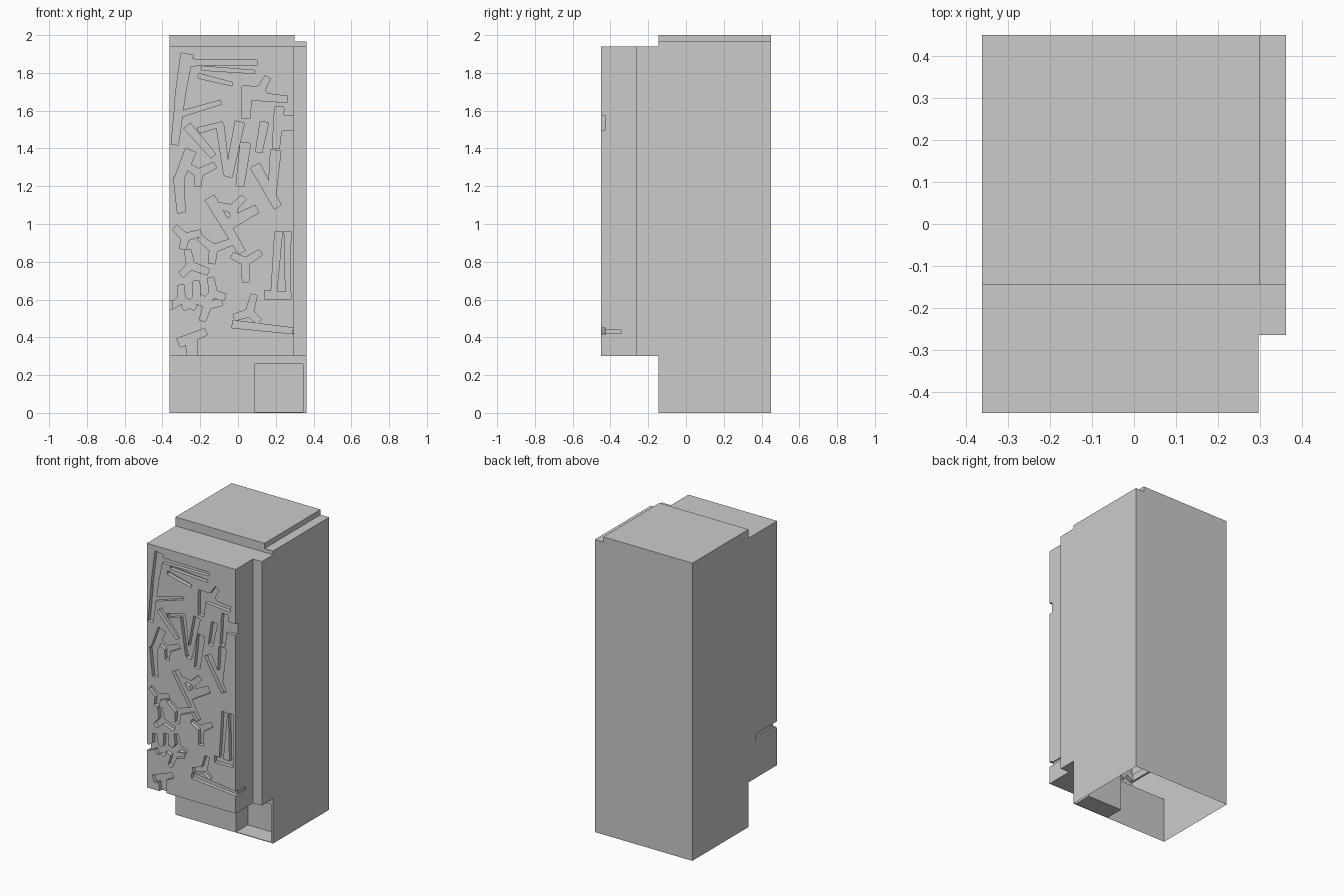
import bpy, bmesh, math
from mathutils import Vector

if "Cube" in bpy.data.objects:
    bpy.data.objects.remove(bpy.data.objects["Cube"])


def prism(name, points, direction):
    """Extrude a closed planar outline along a direction."""
    bm = bmesh.new()
    face = bm.faces.new([bm.verts.new(p) for p in points])
    new = bmesh.ops.extrude_face_region(bm, geom=[face])["geom"]
    verts = [v for v in new if isinstance(v, bmesh.types.BMVert)]
    bmesh.ops.translate(bm, vec=direction, verts=verts)
    bmesh.ops.recalc_face_normals(bm, faces=bm.faces)
    mesh = bpy.data.meshes.new(name)
    bm.to_mesh(mesh)
    bm.free()
    obj = bpy.data.objects.new(name, mesh)
    bpy.context.collection.objects.link(obj)
    return obj


def cut(cutter):
    """Subtract a cutter from the body and discard it."""
    cutter.hide_render = True
    mod = body.modifiers.new("cut", "BOOLEAN")
    mod.operation = "DIFFERENCE"
    mod.solver = "MANIFOLD"
    mod.object = cutter
    bpy.context.view_layer.objects.active = body
    bpy.ops.object.modifier_apply(modifier=mod.name)
    bpy.data.objects.remove(cutter)


def cut_box(x0, x1, y0, y1, z0, z1):
    base = [(x0, y0, z0), (x1, y0, z0), (x1, y1, z0), (x0, y1, z0)]
    cut(prism("box_cutter", base, (0, 0, z1 - z0)))


def groove(x0, z0, x1, z1, width, taper=0.75):
    """Engrave one tapered stroke into the front panel."""
    a, b = Vector((x0, 0, z0)), Vector((x1, 0, z1))
    d = (b - a).normalized()
    side = Vector((-d.z, 0, d.x)) * width / 2
    front = Vector((0, -0.5, 0))
    outline = [a + side + front, a - side + front,
               b - side * taper + front, b + side * taper + front]
    cut(prism("groove_cutter", outline, (0, 0.075, 0)))


# Body: side profile with overhanging front panel, extruded across the width
W = 0.3625
profile = [(-.145, 0), (.45, 0), (.45, 2), (-.145, 2), (-.145, 1.94),
           (-.45, 1.94), (-.45, .3), (-.145, .3)]
body = prism("cabinet_body", [(-W, y, z) for y, z in profile], (2 * W, 0, 0))

# Stepped right front corner, lowered right top edge, recess at the foot
cut_box(.297, .5, -.6, -.265, .1, 1.95)
cut_box(.299, .5, -.6, .6, 1.965, 2.2)
cut_box(.087, .345, -.25, -.02, .004, .26)

# Small slots on the side edges of the panel
cut_box(-.5, -.35, -.6, -.22, .55, .595)
cut_box(.289, .35, -.6, -.345, .42, .44)

# Straight engraved strokes: x, z, x, z, width
strokes = [
    (-.27, 1.90, -.31, 1.66, .065), (-.25, 1.855, .10, 1.855, .035),
    (-.19, 1.825, .09, 1.805, .022), (-.21, 1.785, -.03, 1.74, .025),
    (.05, 1.73, .04, 1.56, .06), (.05, 1.68, .26, 1.66, .045),
    (-.305, 1.68, -.335, 1.42, .05), (-.31, 1.58, -.09, 1.645, .03),
    (-.27, 1.52, -.13, 1.36, .045), (-.21, 1.495, -.08, 1.53, .03),
    (-.095, 1.52, -.06, 1.26, .04), (.01, 1.54, -.05, 1.25, .05),
    (.04, 1.43, .01, 1.20, .055), (.14, 1.54, .11, 1.38, .045),
    (.22, 1.62, .20, 1.40, .05), (.19, 1.535, .33, 1.535, .09),
    (.09, 1.31, .21, 1.09, .055), (.20, 1.39, .18, 1.16, .055),
    (-.25, 1.39, -.32, 1.22, .06), (-.315, 1.25, -.30, 1.06, .055),
    (-.15, 1.14, .02, .85, .055), (-.05, 1.00, .10, 1.08, .06),
    (.215, .96, .19, .64, .04), (.262, .96, .265, .62, .035),
    (.14, .625, .28, .62, .045), (-.03, .47, .33, .43, .04),
    (-.315, .37, -.17, .43, .05), (-.25, .40, -.24, .28, .065),
]
for s in strokes:
    groove(*s)

# Twig-like engraved figures: centre x, z, size, rotation
twigs = [
    (-.21, 1.27, .09, 25), (-.03, 1.08, .08, 45), (-.28, .93, .08, 15),
    (-.25, .78, .09, -20), (-.13, .87, .10, 20), (.04, .80, .10, -90),
    (-.30, .60, .08, -30), (-.22, .60, .09, 90), (-.13, .63, .08, 100),
    (-.16, .57, .08, 250), (.06, .53, .09, 75), (.12, 1.71, .07, 60),
]
for x, z, size, rot in twigs:
    for k, length in enumerate((1.1, .95, .8)):
        a = math.radians(rot + 122 * k)
        groove(x, z, x + size * length * math.cos(a),
               z + size * length * math.sin(a), .042, .8)

# Open underside: the cabinet is a hollow shell
bm = bmesh.new()
bm.from_mesh(body.data)
bottom = [f for f in bm.faces
          if f.normal.z < -.9 and f.calc_center_median().z < .002]
bmesh.ops.delete(bm, geom=bottom, context="FACES")
bm.to_mesh(body.data)
bm.free()
